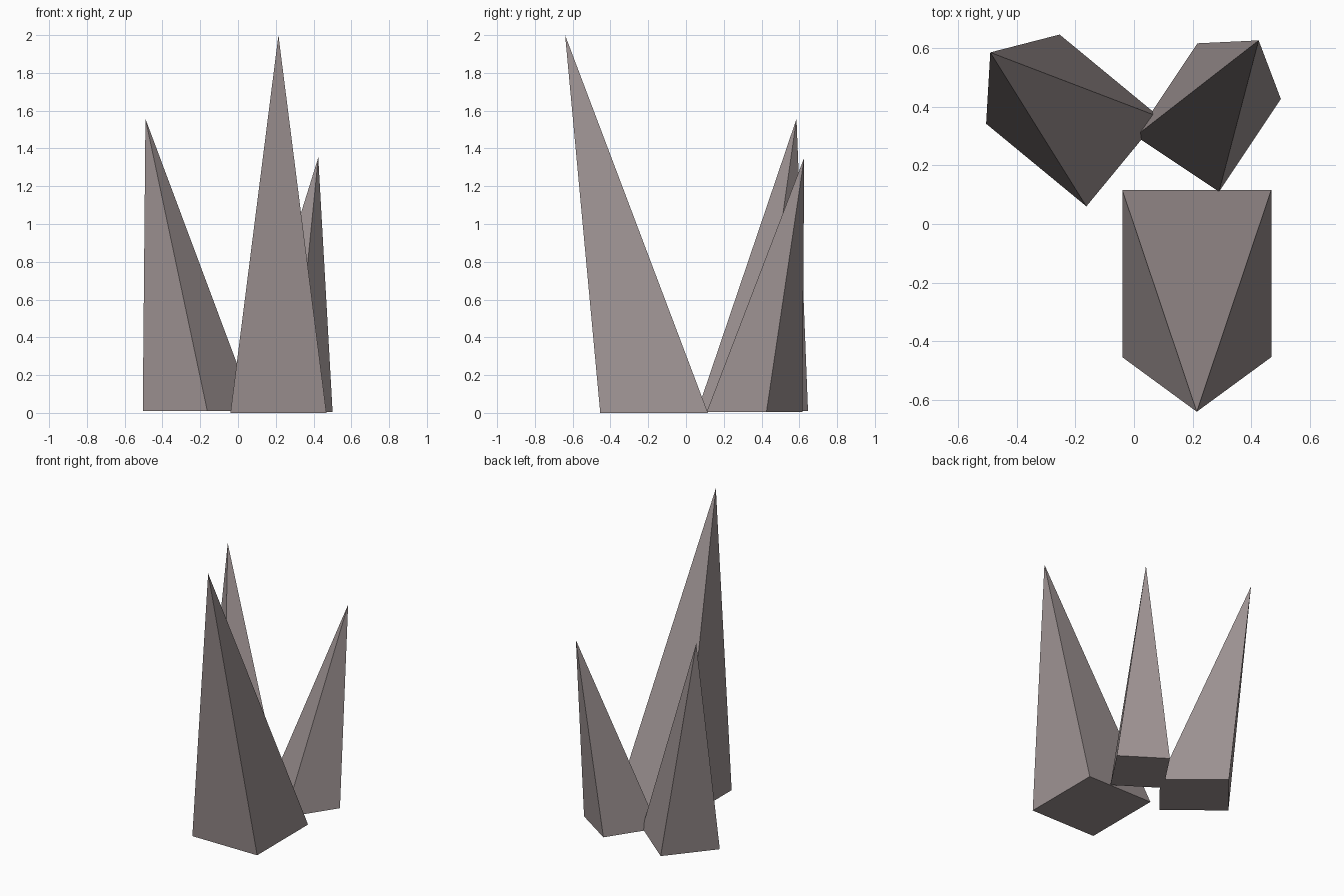
import bpy, bmesh
from math import radians
from mathutils import Matrix, Vector

if "Cube" in bpy.data.objects:
    bpy.data.objects.remove(bpy.data.objects["Cube"])

stone = bpy.data.materials.new("warm_grey_stone")
stone.diffuse_color = (0.34, 0.29, 0.29, 1)
stone.use_nodes = True
stone.node_tree.nodes["Principled BSDF"].inputs["Base Color"].default_value = stone.diffuse_color


def leaning_spike(name, center, length, width, angle, apex):
    """Four-sided spike: rotated rectangular base pulled to an off-centre apex."""
    turn = Matrix.Rotation(radians(angle), 3, 'Z')
    bm = bmesh.new()
    base = [bm.verts.new(Vector(center) + turn @ Vector((sx * length / 2, sy * width / 2, 0)))
            for sx, sy in ((-1, -1), (1, -1), (1, 1), (-1, 1))]
    tip = bm.verts.new(apex)
    bm.faces.new(base[::-1])
    for i in range(4):
        bm.faces.new((base[i], base[(i + 1) % 4], tip))
    mesh = bpy.data.meshes.new(name)
    bm.to_mesh(mesh)
    bm.free()
    mesh.materials.append(stone)
    bpy.context.collection.objects.link(bpy.data.objects.new(name, mesh))


# Tall front spike and two smaller ones leaning outward behind it
leaning_spike("front_spike", (0.214, -0.169, 0), 0.57, 0.508, 90, (0.214, -0.64, 2.0))
leaning_spike("left_spike", (-0.208, 0.353, 0.01), 0.443, 0.394, -39.5, (-0.49, 0.585, 1.557))
leaning_spike("right_spike", (0.253, 0.363, 0.006), 0.38, 0.342, 56.3, (0.425, 0.626, 1.352))
